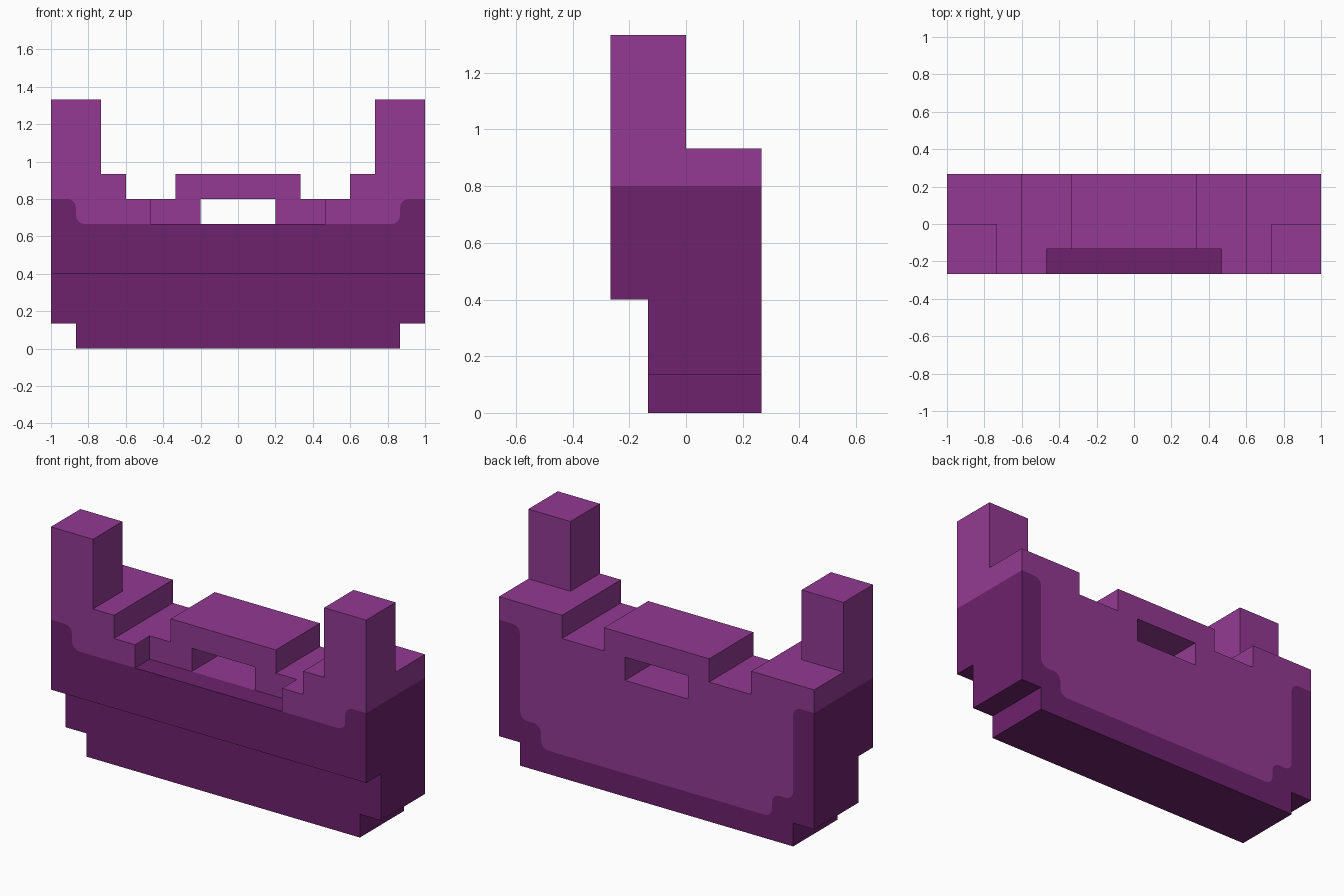
import bpy
import bmesh
from math import cos, sin, pi
from mathutils import Vector

default = bpy.data.objects.get("Cube")
if default:
    bpy.data.objects.remove(default, do_unlink=True)

UNIT = 2 / 15      # size of one block
RADIUS = 0.35      # rounding of the painted corners, in blocks


def make_material(name, color):
    mat = bpy.data.materials.new(name)
    mat.use_nodes = True
    mat.diffuse_color = color
    mat.node_tree.nodes["Principled BSDF"].inputs["Base Color"].default_value = color
    return mat


# Parts in blocks, mirrored in x: distance from the middle, y range, z range
PARTS = {
    "foot": ((0, 6), (-1, 2), (0, 1)),
    "lower_hull": ((0, 7), (-1, 2), (1, 3)),
    "upper_hull": ((0, 7), (-2, 2), (3, 5)),
    "shoulders": ((5, 7), (-2, 2), (5, 7)),
    "ledges": ((4, 4), (-2, 2), (5, 6)),
    "bridge_supports": ((2, 3), (-1, 2), (5, 6)),
    "bridge": ((0, 2), (-1, 2), (6, 7)),
    "posts": ((6, 7), (-2, 0), (7, 10)),
}

cells = set()
for (near, far), ys, zs in PARTS.values():
    for x in range(near, far + 1):
        for y in range(*ys):
            for z in range(*zs):
                cells |= {(x, y, z), (-x, y, z)}

# Skin the blocks with one closed surface
bm = bmesh.new()
corners = {}


def corner(point):
    key = tuple(point)
    if key not in corners:
        corners[key] = bm.verts.new(point)
    return corners[key]


for cell in cells:
    middle = Vector(cell) + Vector((0, 0.5, 0.5))
    for axis in range(3):
        for sign in (-1, 1):
            beside = list(cell)
            beside[axis] += sign
            if tuple(beside) in cells:
                continue
            normal, u, v = Vector(), Vector(), Vector()
            normal[axis] = sign / 2
            u[(axis + 1) % 3] = 0.5
            v[(axis + 2) % 3] = sign / 2
            c = middle + normal
            bm.faces.new([corner(p) for p in (c - u - v, c + u - v, c + u + v, c - u + v)])
bm.normal_update()


# Dark casing below, light crown above and a light panel on the back
def is_light(c, n):
    x = abs(c.x)
    if c.z > 6.1:
        return True
    if abs(n.x) > 0.5:
        return c.z > 5 and x < 7
    if n.z > 0.5:
        return c.z > 5.5 or (c.z > 4.5 and c.y > -1)
    if n.y > 0.5:
        return (c.z > 2 and x < 6.5) or (c.z > 1 and x < 5.5)
    return c.z > 5.1 and x < 6.5


for face in bm.faces:
    face.material_index = int(is_light(face.calc_center_median(), face.normal))


# Round a painted corner by splitting an arc off the face beside it
def round_corner(x, y, z, out):
    side = 1 if x > 0 else -1
    vert = corners[(x, y, z)]
    target = Vector((x + side * out / 2, y, z - out / 2))
    face = min(vert.link_faces, key=lambda f: (f.calc_center_bounds() - target).length)
    flipped = 1 - face.material_index
    edges = [e for e in face.edges if vert in e.verts]
    a, b = [bmesh.utils.edge_split(e, vert, RADIUS / e.calc_length())[1] for e in edges]
    da, db = a.co - vert.co, b.co - vert.co
    arc = [vert.co + da + db - db * cos(t) - da * sin(t)
           for t in (pi / 8, pi / 4, 3 * pi / 8)]
    new_face, _ = bmesh.utils.face_split(face, a, b, coords=arc)
    for piece in (face, new_face):
        if vert in piece.verts:
            piece.material_index = flipped


for side in (-1, 1):
    for y in (-2, 2):
        round_corner(side * 6.5, y, 6, 1)
    round_corner(side * 6.5, -2, 5, -1)
    round_corner(side * 6.5, 2, 2, -1)
    round_corner(side * 5.5, 2, 2, 1)
    round_corner(side * 5.5, 2, 1, -1)

# Merge flat areas of one colour, then scale to size
bmesh.ops.dissolve_limit(bm, angle_limit=0.01, verts=bm.verts[:], edges=bm.edges[:],
                         delimit={'MATERIAL'})
bmesh.ops.scale(bm, vec=(UNIT, UNIT, UNIT), verts=bm.verts[:])

mesh = bpy.data.meshes.new("stepped_body")
bm.to_mesh(mesh)
bm.free()
mesh.materials.append(make_material("dark_purple", (0.153, 0.016, 0.153, 1)))
mesh.materials.append(make_material("light_purple", (0.292, 0.042, 0.288, 1)))
body = bpy.data.objects.new("stepped_body", mesh)
bpy.context.collection.objects.link(body)
